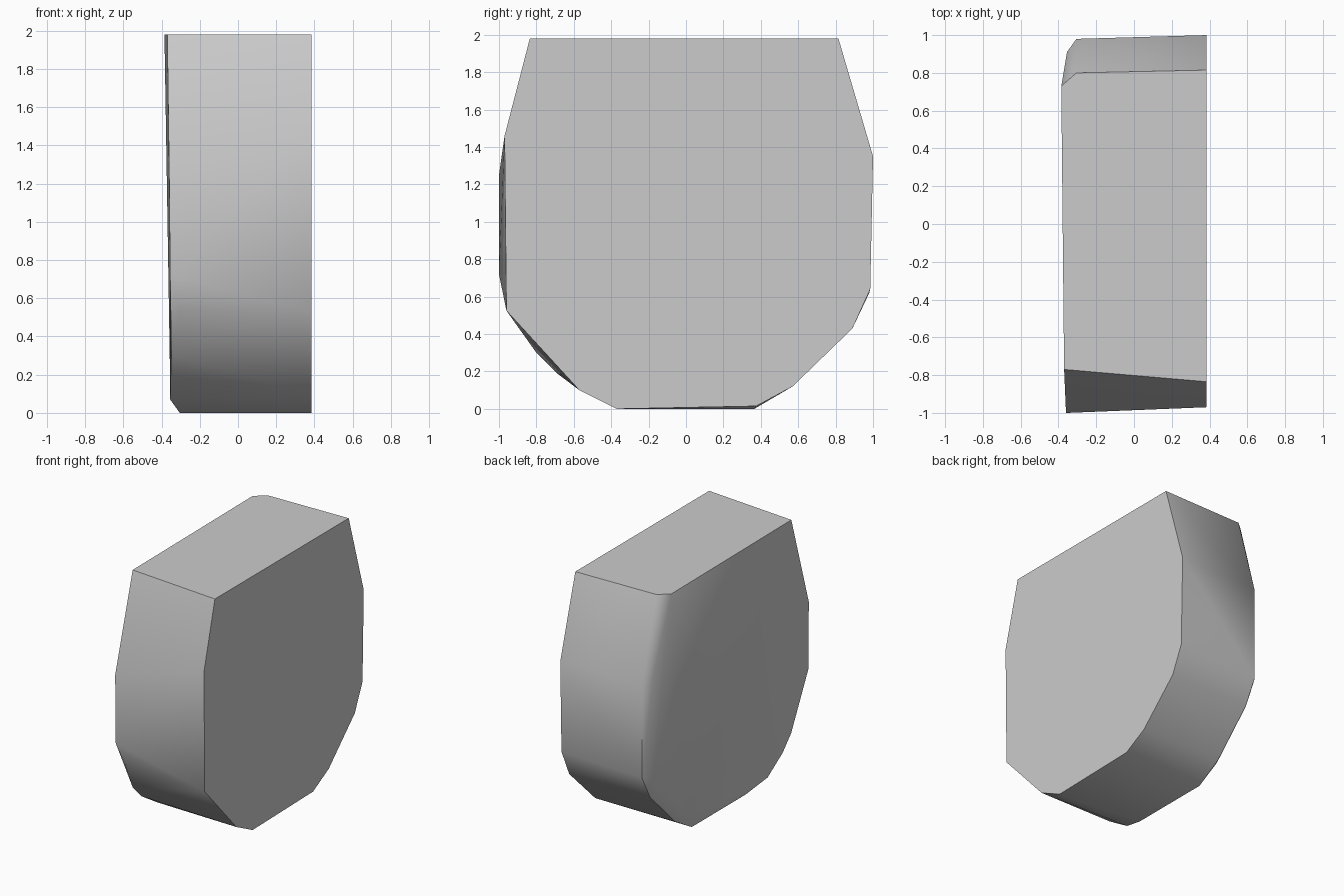
import bpy, bmesh

cube = bpy.data.objects.get("Cube")
if cube:
    bpy.data.objects.remove(cube, do_unlink=True)

# Plain grey surface
grey = bpy.data.materials.new("plain_grey")
grey.use_nodes = True
colour = (0.6, 0.6, 0.6, 1)
grey.diffuse_color = colour
grey.node_tree.nodes["Principled BSDF"].inputs["Base Color"].default_value = colour

# Flat left face outline, (y, z)
LEFT_X = 0.385
left_outline = [(-.835, 1.98), (.815, 1.98), (1, 1.35), (.985, .64), (.89, .43), (.57, .12),
                (.375, .015), (-.37, 0), (-.57, .1), (-.96, .525), (-.97, 1.46)]
# Outer rim of the bevel on the right side, (y, z)
RIM_X = -0.305
rim_outline = [(.8, 1.98), (.98, 1.34), (.98, .62), (.88, .43), (.57, .12),
               (.365, 0), (-.3, 0), (-.95, .54)]
# Slightly tilted right face, (x, y, z)
right_face = [(-.385, .73, 1.98), (-.355, .91, 1.4), (-.35, .91, .62), (-.345, .83, .46),
              (-.355, .5, .15), (-.355, .3, .08), (-.355, -.5, .07), (-.352, -.69, .19),
              (-.348, -.8, .3), (-.355, -1, .72), (-.36, -1, 1.25), (-.37, -.77, 1.98)]

points = [(LEFT_X, y, z) for y, z in left_outline]
points += [(RIM_X, y, z) for y, z in rim_outline]
points += right_face

# Skin the outlines into one closed block
bm = bmesh.new()
for p in points:
    bm.verts.new(p)
bmesh.ops.convex_hull(bm, input=bm.verts)
bmesh.ops.dissolve_limit(bm, angle_limit=0.03, verts=bm.verts, edges=bm.edges)
bmesh.ops.recalc_face_normals(bm, faces=bm.faces)
mesh = bpy.data.meshes.new("bevelled_block")
bm.to_mesh(mesh)
bm.free()
mesh.materials.append(grey)
block = bpy.data.objects.new("bevelled_block", mesh)
bpy.context.collection.objects.link(block)

# Soft rounded rim, crisp main edges
bpy.context.view_layer.objects.active = block
block.select_set(True)
bpy.ops.object.shade_smooth_by_angle(angle=0.7)
